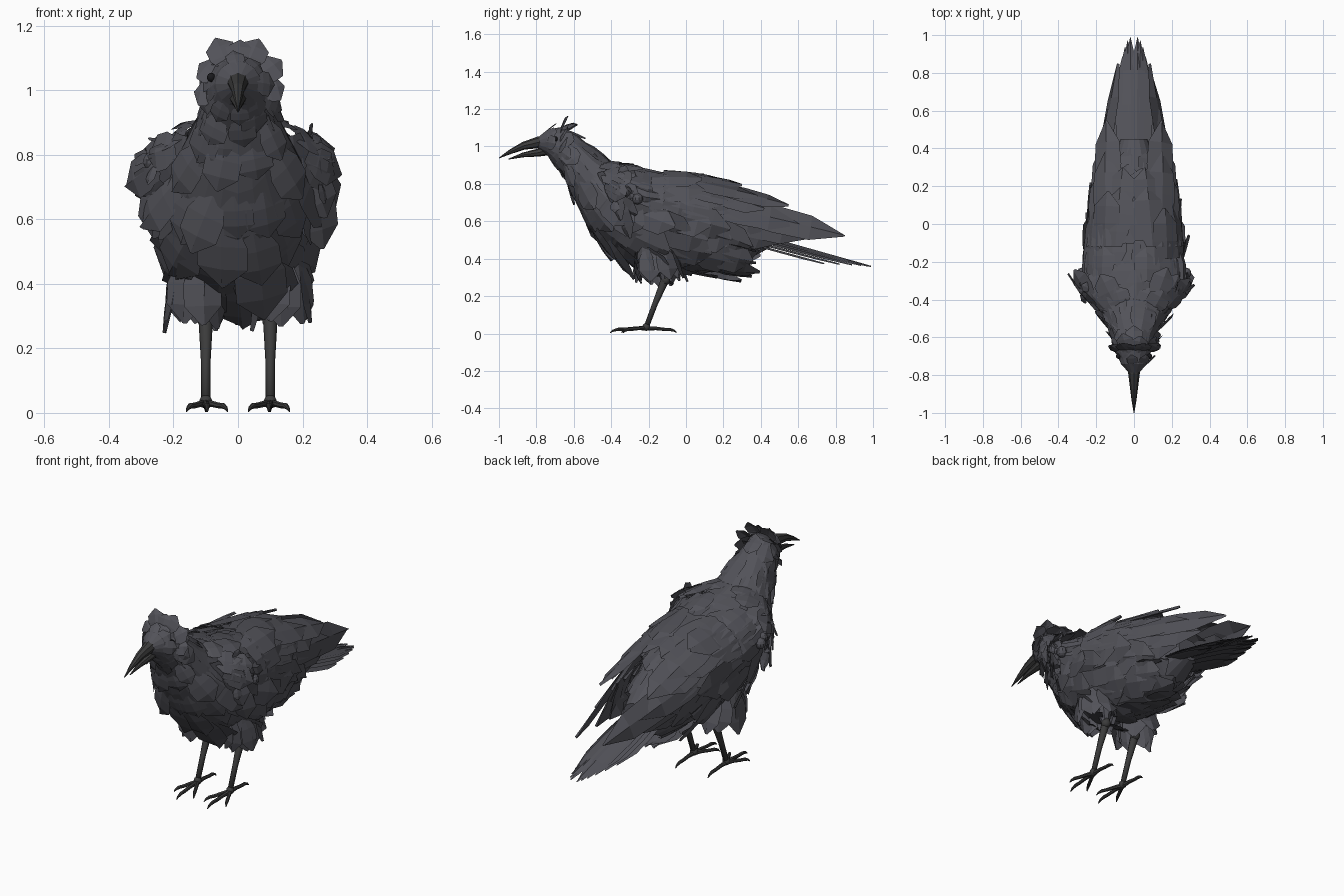
import bpy, bmesh, math, random
from mathutils import Vector

if "Cube" in bpy.data.objects:
    bpy.data.objects.remove(bpy.data.objects["Cube"])

random.seed(7)
V = Vector


def material(name, c):
    m = bpy.data.materials.new(name)
    m.diffuse_color = (*c, 1)
    m.use_nodes = True
    m.node_tree.nodes["Principled BSDF"].inputs["Base Color"].default_value = m.diffuse_color
    return m


PLUME = material("plumage", (0.085, 0.085, 0.1))
HORN = material("horn", (0.045, 0.045, 0.045))
EYE = material("eye_black", (0.01, 0.01, 0.012))


def finish(bm, name, mat, smooth=False):
    me = bpy.data.meshes.new(name)
    bm.to_mesh(me)
    bm.free()
    for p in me.polygons:
        p.use_smooth = smooth
    me.materials.append(mat)
    ob = bpy.data.objects.new(name, me)
    bpy.context.collection.objects.link(ob)
    return ob


# Sections: y, top z, bottom z, half width
BODY = [(-.79, 1.05, .99, .025), (-.74, 1.09, .95, .07), (-.66, 1.105, .86, .095),
        (-.58, 1.06, .68, .12), (-.50, .99, .54, .17), (-.40, .92, .45, .215),
        (-.25, .88, .375, .235), (-.05, .84, .345, .225), (.15, .77, .335, .185),
        (.30, .68, .38, .13), (.45, .58, .46, .07)]
WING = [(-.46, .93, .68, .19), (-.38, .92, .60, .275), (-.2, .885, .50, .265),
        (0, .865, .46, .245), (.2, .83, .44, .22), (.4, .77, .44, .18), (.9, .56, .46, .06)]


def surface(sec, y, a):
    """Point at station y and angle a from the top of an elliptical loft."""
    i = 0
    while i < len(sec) - 2 and y > sec[i + 1][0]:
        i += 1
    p, q = sec[i], sec[i + 1]
    t = (y - p[0]) / (q[0] - p[0])
    top, bot, w = (p[k] + (q[k] - p[k]) * t for k in (1, 2, 3))
    return V((w * math.sin(a), y, (top + bot) / 2 + (top - bot) / 2 * math.cos(a)))


def frame(sec, y, a):
    p = surface(sec, y, a)
    t = (surface(sec, y + .03, a) - surface(sec, y - .01, a)).normalized()
    around = surface(sec, y, a + .05) - surface(sec, y, a - .05)
    n = around.cross(t).normalized()
    if n.dot(V((math.sin(a), 0, math.cos(a)))) < 0:
        n = -n
    return p, t, n


BROAD = [(0, .5), (.35, .95), (.7, .95), (1, .1)]
LONG = [(0, .4), (.25, .8), (.55, 1), (.78, .9), (1, .03)]


def feather(bm, p, d, n, length, width, prof=BROAD, droop=.06):
    """Creased, slightly curved card with a pointed end."""
    d = d.normalized()
    s = d.cross(n).normalized()
    n = s.cross(d)
    rows = []
    for t, w in prof:
        c = p + d * length * t - n * droop * length * t * t
        rows.append([bm.verts.new(c + s * k * w * width / 2 - n * abs(k) * width * .08)
                     for k in (-1, 0, 1)])
    for r0, r1 in zip(rows, rows[1:]):
        for k in (0, 1):
            f = bm.faces.new((r0[k], r0[k + 1], r1[k + 1], r1[k]))
            f.normal_update()
            if f.normal.dot(n) < 0:
                f.normal_flip()


def tube(bm, pts, radii, n=8):
    pts = [V(p) for p in pts]
    rings = []
    for i, p in enumerate(pts):
        d = (pts[min(i + 1, len(pts) - 1)] - pts[max(i - 1, 0)]).normalized()
        u = d.cross(V((1, 0, 0)) if abs(d.x) < .8 else V((0, 0, 1))).normalized()
        v = d.cross(u)
        rings.append([bm.verts.new(p + (u * math.cos(k * math.tau / n) + v * math.sin(k * math.tau / n)) * radii[i])
                      for k in range(n)])
    for a, b in zip(rings, rings[1:]):
        for k in range(n):
            bm.faces.new((a[k], a[(k + 1) % n], b[(k + 1) % n], b[k]))
    bm.faces.new(rings[0][::-1])
    bm.faces.new(rings[-1])
    bmesh.ops.recalc_face_normals(bm, faces=bm.faces)


def ball(bm, p, r):
    g = bmesh.ops.create_uvsphere(bm, u_segments=10, v_segments=7, radius=r)
    bmesh.ops.translate(bm, verts=g["verts"], vec=V(p))


def jit(a):
    return random.uniform(-a, a)


# Body core
bm = bmesh.new()
rings = [[bm.verts.new(surface(BODY, s[0], k * math.tau / 16)) for k in range(16)] for s in BODY]
for a, b in zip(rings, rings[1:]):
    for k in range(16):
        bm.faces.new((a[k], a[(k + 1) % 16], b[(k + 1) % 16], b[k]))
bm.faces.new(rings[0])
bm.faces.new(rings[-1])
bmesh.ops.recalc_face_normals(bm, faces=bm.faces)
finish(bm, "body", PLUME)

# Contour feathers: y, count, length, width, lift
ROWS = [(-.74, 8, .08, .07, .2), (-.69, 9, .1, .09, .22), (-.63, 9, .13, .11, .2),
        (-.57, 9, .17, .13, .14), (-.52, 9, .2, .15, .13), (-.46, 10, .23, .17, .13)]
ROWS += [(-.38 + .1 * i, 11, .24, .18, .17) for i in range(6)]
ROWS += [(.22, 9, .18, .14, .14)]
bm = bmesh.new()
for r, (y, count, ln, wd, lift) in enumerate(ROWS):
    for k in range(count):
        a = (k + .5 * (r % 2)) * math.tau / count + jit(.12)
        p, t, n = frame(BODY, y + jit(.02), a)
        up = max(0, math.cos(a))  # keep the back smoother than the belly
        d = t + n * (lift + jit(.13)) * (1 - .6 * up * (y > -.6)) + V((jit(.15), 0, -.04 + jit(.08)))
        feather(bm, p, d, n, ln * (1 + jit(.2)), wd * (1 + jit(.15)))
finish(bm, "body_feathers", PLUME)

# Raised crest around the head
bm = bmesh.new()
for a, ln in ((-1.5, .07), (-.95, .08), (-.42, .105), (.05, .08), (.4, .1), (.95, .1), (1.4, .08)):
    p, t, n = frame(BODY, -.67, a)
    out = V((math.sin(a), .35, math.cos(a)))
    feather(bm, p - out * .02, out, V((0, -1, .4)), ln, .095)
finish(bm, "crest_feathers", PLUME)

# Throat hackles
bm = bmesh.new()
for i in range(9):
    x = (i - 4) * .02
    feather(bm, V((x, -.705 + abs(x) * .6, .96 - .02 * (i % 3))), V((x * 1.5, .4 + jit(.15), -1)),
            V((x * 3, -1, -.3)), .14 + jit(.03), .06)
finish(bm, "throat_feathers", PLUME)

# Wings: arm, coverts, flight feathers
TIPS = [(.06, .30, .80), (.15, .55, .69), (.17, .42, .67), (.15, .45, .62), (.09, .85, .525),
        (.10, .66, .51), (.13, .50, .48), (.17, .36, .46)]
for sx, side in ((1, "left"), (-1, "right")):
    bm = bmesh.new()
    tube(bm, [(sx * .2, -.38, .79), (sx * .23, -.33, .77), (sx * .23, -.22, .73), (sx * .18, 0, .7)],
         [.03, .045, .045, .03])
    for i in range(4):
        ball(bm, (sx * (.265 + .01 * (i % 2)), -.35 + .03 * i, .78 - .02 * i), .03)
    finish(bm, side + "_wing_arm", PLUME)

    bm = bmesh.new()
    for i, tip in enumerate(TIPS):
        a = sx * math.radians(22 + 12 * i)
        for back, scale in ((0, 1), (-.14, .75)):
            p, t, n = frame(WING, .02 + back, a)
            d = V((tip[0] * sx, tip[1], tip[2])) - p
            feather(bm, p + n * (.012 if back else 0), d, n, d.length * scale, .16, LONG, .0)
    finish(bm, side + "_flight_feathers", PLUME)

    bm = bmesh.new()
    for r, (y, ln, wd) in enumerate([(-.45, .14, .13), (-.39, .16, .13), (-.30, .19, .14),
                                     (-.2, .24, .16), (-.09, .28, .17)]):
        for k in range(5):
            a = sx * math.radians(14 + 21 * (k + .5 * (r % 2)) + jit(5))
            p, t, n = frame(WING, y + jit(.02), a)
            feather(bm, p, t + n * (.04 + jit(.07)) + V((0, 0, jit(.14))), n, ln * (1 + jit(.2)), wd)
    # Ragged small feathers at the wing bend, and forward breast flaps
    for k in range(7):
        p, t, n = frame(WING, -.36 + jit(.05), sx * math.radians(55 + 9 * k))
        feather(bm, p, n * .25 + V((0, .3 + jit(.3), jit(.8))), n, .06, .055)
    for k in range(4):
        feather(bm, V((sx * (.17 + .025 * k), -.47 + .035 * k, .86 - .05 * k)),
                V((sx * (.25 + jit(.2)), .25, -1)), V((sx * .6, -1, .1)), .2 + jit(.04), .14)
    finish(bm, side + "_wing_coverts", PLUME)

    # Thigh and its tuft
    bm = bmesh.new()
    tube(bm, [(sx * .11, -.1, .46), (sx * .105, -.12, .38), (sx * .1, -.115, .29)], [.065, .045, .022])
    finish(bm, side + "_thigh", PLUME)
    bm = bmesh.new()
    for k in range(9):
        b = k * math.tau / 9 + jit(.2)
        o = V((math.cos(b), math.sin(b), 0))
        feather(bm, V((sx * .135, -.17, .47)) + V((o.x * .07, o.y * .1, 0)),
                o * .2 + V((0, .2 + jit(.2), -1)), o, .2 + jit(.03), .13)
    finish(bm, side + "_thigh_feathers", PLUME)

    # Shank and foot
    bm = bmesh.new()
    X = sx * .1
    tube(bm, [(X, -.105, .31), (X, -.115, .28), (X, -.165, .16), (X, -.21, .04)], [.02, .022, .015, .014])
    ball(bm, (X, -.212, .035), .021)
    ball(bm, (X, -.11, .285), .026)
    finish(bm, side + "_shank", HORN, True)
    bm = bmesh.new()
    for ex, ey in ((.095, -.405), (.032, -.345), (.16, -.335), (.1, -.05)):
        s, e = V((X, -.21, .028)), V((sx * ex, ey, .004))
        pts = [s.lerp(e, f) + V((0, 0, h)) for f, h in ((0, 0), (.3, .007), (.6, .009), (.78, .013), (.92, .009), (1, 0))]
        tube(bm, pts, [.013, .010, .009, .009, .006, .002], 7)
    finish(bm, side + "_toes", HORN)

    # Eye
    bm = bmesh.new()
    ball(bm, (sx * .083, -.70, 1.04), .014)
    finish(bm, side + "_eye", EYE, True)

# Tail: stacked fan, long in the middle
bm = bmesh.new()
for sx in (1, -1):
    for i in range(6):
        p = V((sx * (.012 + .012 * i), .2, .585 - .012 * i))
        e = V((sx * (.02 + .014 * i), .99 - .008 * i * i - .01 * i, .362 + .003 * i))
        d = e - p
        feather(bm, p, d, V((sx * .1, .25, 1)), d.length, .09, LONG, 0)
finish(bm, "tail_feathers", PLUME)

# Tail coverts above and below
bm = bmesh.new()
for i in range(7):
    x = (i - 3) * .03
    feather(bm, V((x, .18, .66 - abs(x))), V((x, 1, -.42 + jit(.08))), V((x, .3, 1)), .28 + jit(.04), .11)
    feather(bm, V((x * 1.2, .12, .40 + abs(x))), V((x, 1, -.12 + jit(.25))), V((x, 0, -1)), .22 + jit(.04), .13)
finish(bm, "tail_coverts", PLUME)

# Beak
bm = bmesh.new()
tube(bm, [(0, -.72, 1.025), (0, -.79, 1.022), (0, -.87, 1.003), (0, -.94, .971), (0, -1, .938)],
     [.04, .031, .021, .012, .002])
finish(bm, "upper_beak", HORN)
bm = bmesh.new()
tube(bm, [(0, -.72, .985), (0, -.79, .967), (0, -.87, .955), (0, -.95, .932)], [.03, .021, .013, .002])
finish(bm, "lower_beak", HORN)
